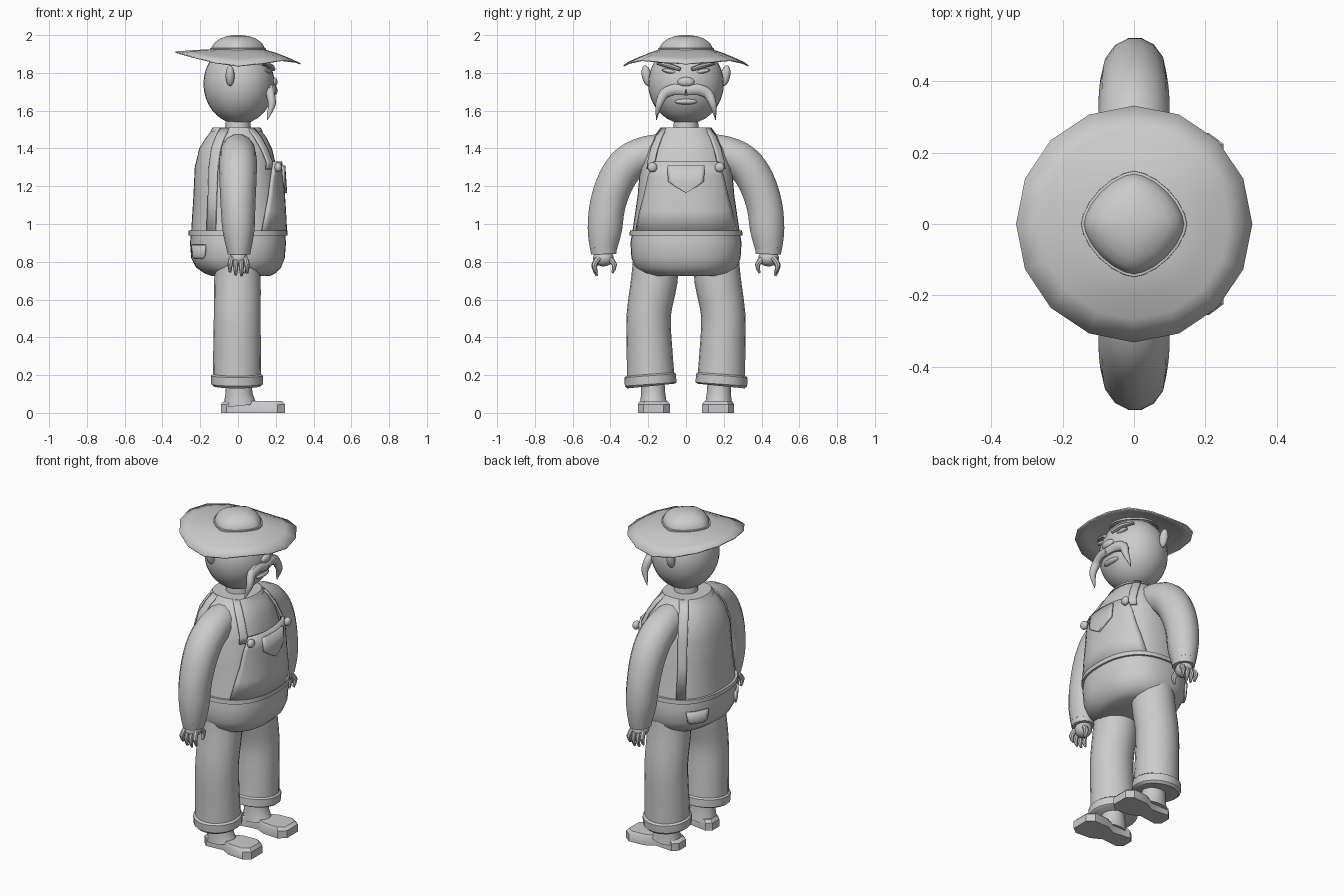
import bpy, bmesh, math
from mathutils import Vector

if "Cube" in bpy.data.objects:
    bpy.data.objects.remove(bpy.data.objects["Cube"])

SIDES = (("left", 1), ("right", -1))


def finish(name, bm, angle=40, solid=0):
    bmesh.ops.recalc_face_normals(bm, faces=bm.faces)
    me = bpy.data.meshes.new(name)
    bm.to_mesh(me)
    bm.free()
    ob = bpy.data.objects.new(name, me)
    bpy.context.collection.objects.link(ob)
    if solid:
        m = ob.modifiers.new("thickness", "SOLIDIFY")
        m.thickness, m.offset = solid, 0
    bpy.ops.object.select_all(action="DESELECT")
    ob.select_set(True)
    bpy.context.view_layer.objects.active = ob
    bpy.ops.object.shade_smooth_by_angle(angle=math.radians(angle))
    return ob


def loft(name, rings, closed=True, cap=True, angle=40, solid=0):
    bm = bmesh.new()
    vs = [[bm.verts.new(p) for p in r] for r in rings]
    n = len(vs[0])
    for a, b in zip(vs, vs[1:]):
        for i in range(n if closed else n - 1):
            j = (i + 1) % n
            bm.faces.new((a[i], a[j], b[j], b[i]))
    if closed and cap:
        bm.faces.new(vs[0])
        bm.faces.new(vs[-1])
    return finish(name, bm, angle, solid)


def spline(keys, steps):
    """Catmull-Rom through tuples of any length."""
    out = []
    k = [keys[0]] + list(keys) + [keys[-1]]
    for i in range(1, len(k) - 2):
        for s in range(steps):
            t = s / steps
            out.append([0.5 * (2 * b + (c - a) * t + (2 * a - 5 * b + 4 * c - d) * t * t
                               + (3 * b - a - 3 * c + d) * t ** 3)
                        for a, b, c, d in zip(*k[i - 1:i + 3])])
    return out + [list(keys[-1])]


def tube(name, keys, side=1, n=14, steps=3, angle=40):
    """Keys are x, y, z, radius along x, radius across."""
    path = spline(keys, steps)
    rings = []
    for i, (x, y, z, ru, rv) in enumerate(path):
        a, b = path[max(i - 1, 0)], path[min(i + 1, len(path) - 1)]
        t = (Vector(b[:3]) - Vector(a[:3])).normalized()
        u = (Vector((1, 0, 0)) - t * t.x).normalized()
        v = t.cross(u)
        ring = []
        for k in range(n):
            w = 2 * math.pi * k / n
            p = Vector((x, y, z)) + u * ru * math.cos(w) + v * rv * math.sin(w)
            ring.append((p.x, p.y * side, p.z))
        rings.append(ring)
    return loft(name, rings, angle=angle)


def ball(name, loc, size, tilt=0, seg=20):
    bm = bmesh.new()
    bmesh.ops.create_uvsphere(bm, u_segments=seg, v_segments=seg // 2 + 2, radius=1)
    ob = finish(name, bm)
    ob.location, ob.scale, ob.rotation_euler = loc, size, (tilt, 0, 0)
    return ob


def power(c, p):
    return math.copysign(abs(c) ** p, c)


# Torso: z, back depth, front depth, half width
BODY = [(0.725, .14, .17, .19), (0.74, .18, .20, .235), (0.77, .222, .228, .27), (0.82, .248, .248, .289),
        (0.90, .254, .254, .294), (0.96, .248, .248, .284), (1.15, .236, .226, .256), (1.30, .229, .204, .243),
        (1.40, .205, .18, .213), (1.46, .168, .15, .172), (1.51, .125, .11, .125)]


def body(deg, z, off=0.0):
    for a, b in zip(BODY, BODY[1:]):
        if z <= b[0] + 1e-6:
            break
    t = (z - a[0]) / (b[0] - a[0])
    back, front, half = [p + (q - p) * t for p, q in zip(a[1:], b[1:])]
    c, s = math.cos(math.radians(deg)), math.sin(math.radians(deg))
    return (power(c, .84) * ((front if c > 0 else back) + off), power(s, .84) * (half + off), z)


def band(name, levels, n=40):
    return loft(name, [[body(360 * i / n, z, o) for i in range(n)] for z, o in levels], angle=30)


def patch(name, rows, side=1, cols=8, solid=.012):
    """Raised cloth on the torso; rows are z, start angle, end angle, offset."""
    rings = []
    for z, a, b, o in rows:
        ring = [body(a + (b - a) * i / cols, z, o) for i in range(cols + 1)]
        rings.append([(x, y * side, w) for x, y, w in ring])
    return loft(name, rings, closed=False, angle=30, solid=solid)


band("torso", [(k[0], 0) for k in BODY])
band("waistband", [(.94, 0), (.94, .012), (.965, .014), (.965, 0)])
band("collar", [(1.49, .0), (1.49, .006), (1.51, .01), (1.51, 0)])

# Bib, pockets, straps and buttons
patch("bib", [(.96, -64, 64, .005), (1.07, -57, 57, .012), (1.15, -51, 51, .016),
              (1.25, -44, 44, .022), (1.33, -36, 36, .03)], cols=16, solid=.014)
pocket = [(1.165, 0), (1.20, 9), (1.225, 15.5), (1.31, 16.5)]
patch("bib_pocket", [(z, -a, a, .018 + .09 * (z - 1.165) + .012) for z, a in pocket], solid=.012)
for nm, s in SIDES:
    patch(nm + "_front_strap", [(1.29, 38, 50, .012), (1.33, 37, 49, .02), (1.40, 39, 53, .008),
                                (1.46, 43, 60, .005), (1.505, 48, 68, .004)], s, 4)
    patch(nm + "_back_strap", [(.96, 114, 127, .004), (1.15, 114, 127, .004), (1.30, 113, 127, .004),
                               (1.40, 112, 128, .004), (1.46, 110, 129, .004), (1.505, 106, 130, .004)], s, 4)
    patch(nm + "_back_pocket", [(.815, 135, 152, .006), (.83, 130, 157, .006),
                                (.89, 128, 158, .006)], s, 6)
    ball(nm + "_button", (.213, s * .178, 1.30), (.02, .026, .026), seg=14)

# Arms, sleeve cuffs and hands
for nm, s in SIDES:
    tube(nm + "_arm", [(0, .10, 1.395, .085, .085), (0, .20, 1.375, .095, .095), (0, .30, 1.325, .10, .10),
                       (0, .37, 1.23, .098, .10), (0, .415, 1.10, .092, .097), (.003, .43, .97, .085, .093),
                       (.005, .438, .87, .066, .074)], s)
    tube(nm + "_sleeve_cuff", [(.005, .437, .885, .068, .076), (.005, .436, .84, .06, .068)], s, steps=1)
    ball(nm + "_palm", (.003, s * .437, .82), (.048, .055, .045), seg=14)
    for i in range(4):
        x = .048 - .03 * i
        drop = (.015, 0, .003, .02)[i]
        tube(f"{nm}_finger_{i + 1}", [(x * .8, .462, .82, .014, .016), (x, .486, .775 + drop / 2, .014, .015),
                                      (x, .472, .725 + drop, .007, .006)], s, n=8, steps=2)
    tube(nm + "_thumb", [(.02, .41, .82, .017, .017), (.03, .378, .785, .016, .014),
                         (.032, .39, .74, .006, .006)], s, n=8, steps=2)

# Trouser legs, turn-ups and shoes
SOLE = [(-.09, .13), (-.09, .195), (-.06, .225), (.05, .215), (.11, .248), (.21, .255),
        (.25, .225), (.25, .12), (.21, .085), (.11, .09), (.05, .12), (-.06, .105)]
for nm, s in SIDES:
    tube(nm + "_leg", [(-.003, .158, .84, .115, .12), (-.003, .168, .70, .123, .123), (-.004, .197, .52, .124, .117),
                       (-.005, .193, .33, .126, .121), (-.005, .186, .17, .128, .127)], s, n=20)
    tube(nm + "_turn_up", [(-.005, .191, .207, .125, .123), (-.005, .190, .197, .137, .137),
                           (-.005, .187, .152, .137, .137), (-.005, .186, .142, .125, .125)], s, n=20, steps=1)
    tube(nm + "_ankle", [(.005, .176, .17, .068, .064), (.005, .174, .10, .072, .066),
                         (.01, .172, .04, .09, .074)], s, n=14, steps=2)
    rings = []
    for z, k in ((0, 1), (.045, 1), (.062, .86)):
        rings.append([(.08 + (x - .08) * (1 + (k - 1) * .7), s * (.17 + (y - .17) * k), z) for x, y in SOLE])
    loft(nm + "_shoe", rings, angle=35)

# Head, neck and face
ball("head", (.005, 0, 1.742), (.188, .2, .213), seg=32)
tube("neck", [(0, 0, 1.49, .07, .07), (0, 0, 1.57, .062, .062)], n=18, steps=1)
ball("nose", (.188, 0, 1.752), (.022, .045, .026), seg=14)
ball("lower_lip", (.165, 0, 1.648), (.022, .06, .016), seg=14)
for nm, s in SIDES:
    ball(nm + "_ear", (-.042, s * .208, 1.785), (.024, .026, .056), tilt=-s * .2, seg=14)
    ball(nm + "_eye", (.158, s * .085, 1.808), (.022, .042, .012), tilt=s * .2, seg=14)
    tube(nm + "_brow", [(.186, .03, 1.818, .014, .010), (.168, .09, 1.838, .016, .013),
                        (.125, .15, 1.848, .012, .006)], s, n=8)
    tube(nm + "_moustache", [(.192, 0, 1.705, .018, .026), (.182, .06, 1.712, .022, .03),
                             (.172, .115, 1.69, .024, .028), (.18, .142, 1.635, .02, .02),
                             (.165, .152, 1.585, .011, .009), (.155, .156, 1.552, .002, .002)], s, n=10)

# Hat: brim edge heights run from the front to the back
EDGE = [1.848, 1.857, 1.866, 1.85, 1.837, 1.855, 1.882, 1.902, 1.91]
rings = []
for r in (.10, .14, .20, .265, .33):
    t = max(0, (r - .13) / .20)
    ring = []
    for i in range(16):
        w = 2 * math.pi * i / 16
        e = EDGE[i if i <= 8 else 16 - i]
        ring.append((r * math.cos(w), r * math.sin(w), 1.922 + (e - 1.922) * t ** 1.3))
    rings.append(ring)
loft("hat_brim", rings, cap=False, solid=.007)


def crown_ring(r, z, n=24):
    return [(r * power(math.cos(2 * math.pi * i / n), 1.25), r * power(math.sin(2 * math.pi * i / n), 1.25), z)
            for i in range(n)]


loft("hat_crown", [crown_ring(r, z) for r, z in ((.142, 1.90), (.14, 1.935), (.125, 1.96), (.098, 1.98),
                                                 (.06, 1.994), (.02, 2.0))])
loft("hat_band", [crown_ring(r, z) for r, z in ((.15, 1.905), (.148, 1.93), (.138, 1.932))])
